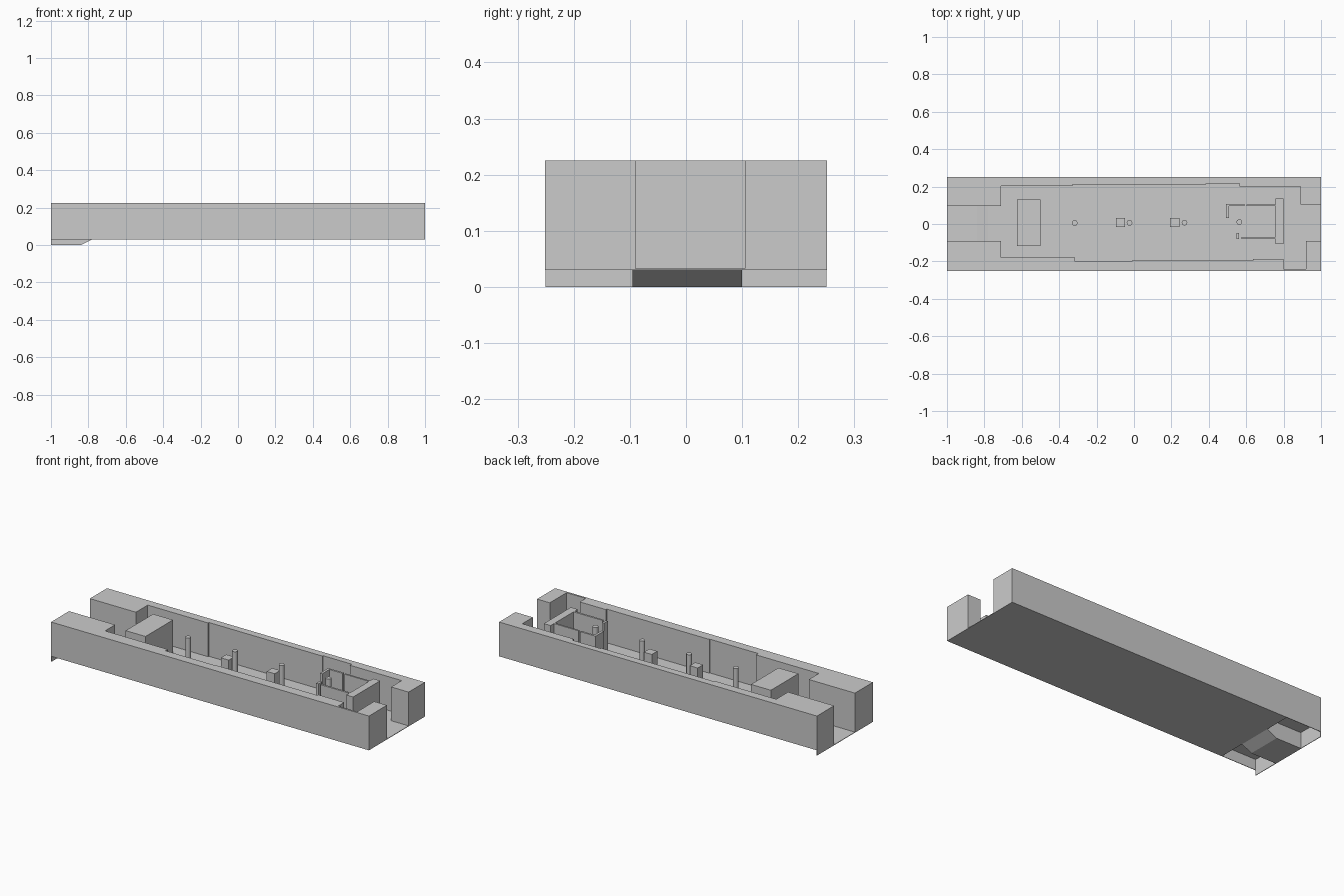
import bpy, bmesh, math

if "Cube" in bpy.data.objects:
    bpy.data.objects.remove(bpy.data.objects["Cube"])

TOP, BASE, T = 0.225, 0.03, 0.003
W = 0.2515          # half width of the tray
X_STEP = -0.78      # where the floor drops to the lower tongue


def prism(name, pts, lo, hi, axis='z'):
    """Extrude a closed outline along z (xy points) or along y (xz points)."""
    bm = bmesh.new()
    def co(p, h):
        return (p[0], p[1], h) if axis == 'z' else (p[0], h, p[1])
    face = bm.faces.new([bm.verts.new(co(p, lo)) for p in pts])
    ext = bmesh.ops.extrude_face_region(bm, geom=[face])
    d = (0, 0, hi - lo) if axis == 'z' else (0, hi - lo, 0)
    bmesh.ops.translate(bm, vec=d, verts=[v for v in ext['geom'] if isinstance(v, bmesh.types.BMVert)])
    bmesh.ops.recalc_face_normals(bm, faces=bm.faces)
    mesh = bpy.data.meshes.new(name)
    bm.to_mesh(mesh)
    bm.free()
    ob = bpy.data.objects.new(name, mesh)
    bpy.context.collection.objects.link(ob)
    return ob


def box(name, x0, x1, y0, y1, z0=BASE, z1=TOP):
    return prism(name, [(x0, y0), (x1, y0), (x1, y1), (x0, y1)], z0, z1)


# Thin floor with its ramp and lower tongue at the left end
box("floor", X_STEP, 1, -W, W, BASE, BASE + T)
prism("tongue", [(X_STEP, BASE), (-0.84, 0), (-1, 0), (-1, T), (-0.84, T), (X_STEP, BASE + T)],
      -0.095, 0.097, 'y')

# Long side walls with stepped inner outlines
prism("back_wall", [(X_STEP, W), (X_STEP, 0.097), (-0.71, 0.097), (-0.71, 0.203), (-0.33, 0.203),
                    (-0.33, 0.21), (0.385, 0.21), (0.385, 0.216), (0.565, 0.216), (0.565, 0.2),
                    (0.89, 0.2), (0.89, 0.105), (1, 0.105), (1, W)], BASE, TOP)
prism("front_wall", [(X_STEP, -W), (X_STEP, -0.09), (-0.71, -0.09), (-0.71, -0.18), (-0.315, -0.18),
                     (-0.315, -0.2), (-0.01, -0.2), (-0.01, -0.196), (0.635, -0.196), (0.635, -0.188),
                     (0.8, -0.188), (0.8, -0.241), (0.92, -0.241), (0.92, -0.09), (1, -0.09), (1, -W)],
      BASE, TOP)

# Left end blocks, hollow underneath, closed by thin skins
ROOF = 0.09
for side, s, inner in (("back", 1, 0.097), ("front", -1, 0.09)):
    def span(a, b):
        return sorted((s * a, s * b))
    box(side + "_end_block", -1, X_STEP, *span(inner, W), ROOF, TOP)
    box(side + "_end_outer_skin", -1, X_STEP, *span(W - T, W), BASE, ROOF)
    box(side + "_end_plate", -1, -1 + T, *span(inner, W - 0.001), 0, ROOF)
    prism(side + "_end_inner_skin", [(-1, 0), (-0.84, 0), (X_STEP, BASE), (X_STEP, ROOF), (-1, ROOF)],
          *span(inner, inner + T), 'y')

# Blocks standing on the floor
box("large_block", -0.625, -0.5, -0.117, 0.13)
for i, x in enumerate((-0.072, 0.217)):
    box(f"small_block_{i + 1}", x - 0.025, x + 0.025, -0.016, 0.033, BASE, 0.173)

# Round pins in a row
for i, (x, y) in enumerate(((-0.317, 0.005), (-0.024, 0.006), (0.27, 0.007), (0.563, 0.01))):
    bpy.ops.mesh.primitive_cylinder_add(vertices=24, radius=0.015, depth=TOP - BASE,
                                        location=(x, y, (TOP + BASE) / 2))
    bpy.context.object.name = f"pin_{i + 1}"
    bpy.ops.object.shade_smooth_by_angle(angle=math.radians(30))

# Holder made of thin walls around the last pin
box("holder_end_bar", 0.757, 0.8, -0.108, 0.135)
prism("holder_corner", [(0.493, 0.033), (0.507, 0.033), (0.507, 0.097), (0.59, 0.097),
                        (0.59, 0.108), (0.493, 0.108)], BASE, TOP)
box("holder_back_rail", 0.602, 0.757, 0.095, 0.105)
box("holder_front_rail", 0.575, 0.757, -0.081, -0.07)
box("holder_tab", 0.548, 0.562, -0.08, -0.048)
